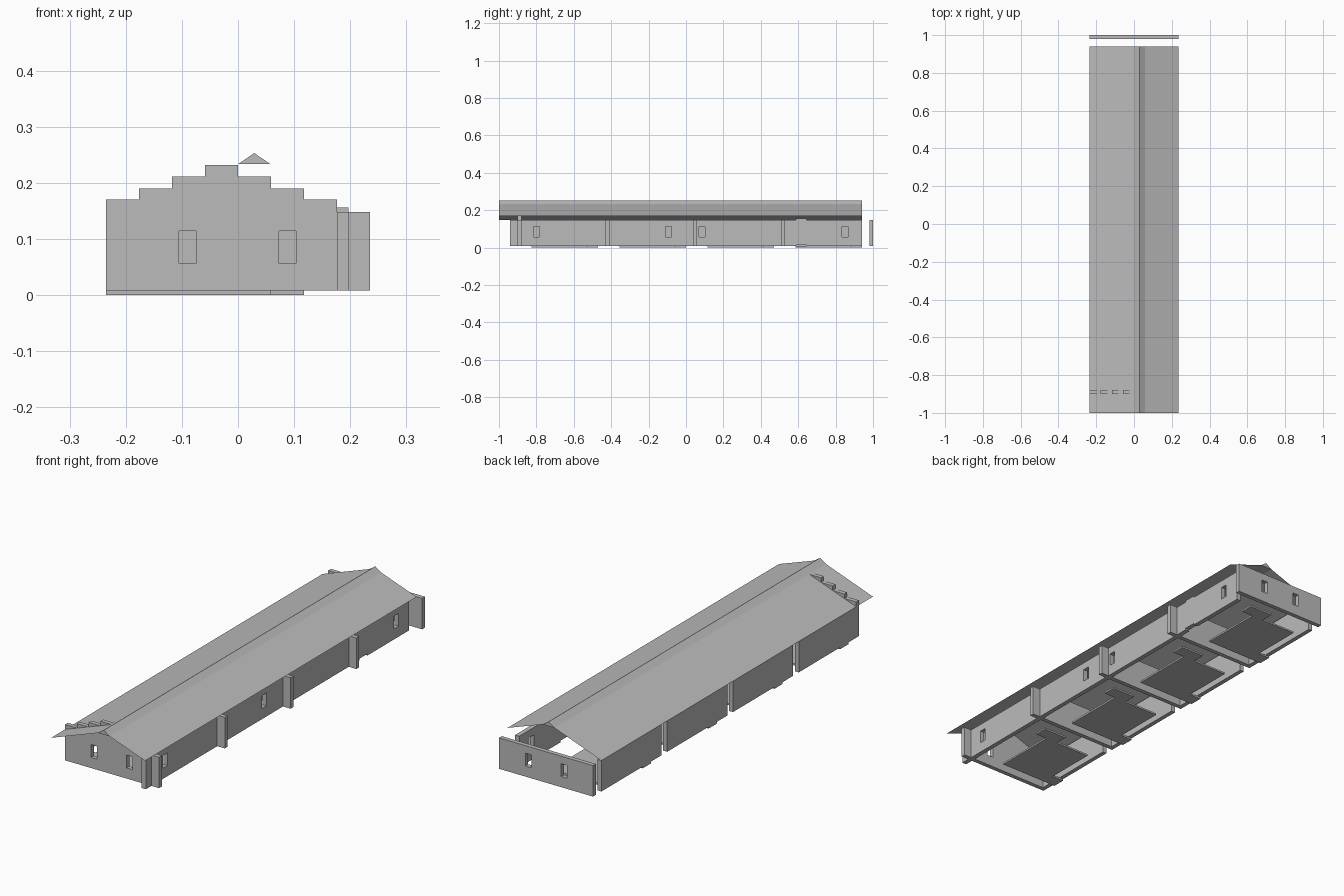
import bpy
import bmesh
from mathutils import Vector

cube = bpy.data.objects.get("Cube")
if cube:
    bpy.data.objects.remove(cube, do_unlink=True)

grey = bpy.data.materials.new("plain grey")
grey.use_nodes = True
COLOUR = (0.5, 0.5, 0.5, 1)
grey.diffuse_color = COLOUR
grey.node_tree.nodes["Principled BSDF"].inputs["Base Color"].default_value = COLOUR

BAY = 0.47        # spacing of the party walls
CELL = 0.0588     # width of one gable step
HALF = 0.235      # half the width of the building
BASE, EAVE = 0.008, 0.148
THICK = 0.02


def extruded(name, points, depth, closed=True):
    """Outline points pushed along the depth vector; an open outline gives a sheet."""
    bm = bmesh.new()
    verts = [bm.verts.new(p) for p in points]
    if closed:
        parts = [bm.faces.new(verts)]
        moved = bmesh.ops.extrude_face_region(bm, geom=parts)["geom"]
    else:
        parts = [bm.edges.new(pair) for pair in zip(verts, verts[1:])]
        moved = bmesh.ops.extrude_edge_only(bm, edges=parts)["geom"]
    bmesh.ops.translate(bm, vec=Vector(depth),
                        verts=[g for g in moved if isinstance(g, bmesh.types.BMVert)])
    if closed and not any(f in bm.faces and len(f.verts) == len(verts) and f is not parts[0]
                          for f in bm.faces):
        bm.faces.new(verts)
    bmesh.ops.recalc_face_normals(bm, faces=bm.faces[:])
    mesh = bpy.data.meshes.new(name)
    bm.to_mesh(mesh)
    bm.free()
    mesh.materials.append(grey)
    obj = bpy.data.objects.new(name, mesh)
    bpy.context.collection.objects.link(obj)
    return obj


def box(name, x, y, z):
    base = [(x[0], y[0], z[0]), (x[1], y[0], z[0]), (x[1], y[1], z[0]), (x[0], y[1], z[0])]
    return extruded(name, base, (0, 0, z[1] - z[0]))


def cut_window(wall, x, y):
    """Cuts a window hole right through a wall."""
    cutter = box("window_cutter", x, y, (0.056, 0.114))
    mod = wall.modifiers.new("window", 'BOOLEAN')
    mod.operation, mod.solver, mod.object = 'DIFFERENCE', 'EXACT', cutter
    bpy.context.view_layer.objects.active = wall
    bpy.ops.object.modifier_apply(modifier=mod.name)
    bpy.data.objects.remove(cutter, do_unlink=True)


# Front wall with a stepped gable
y = -0.9
tops = [0.17, 0.19, 0.211, 0.232, 0.211, 0.19, 0.17, EAVE]
outline = [(HALF, y, BASE), (-HALF, y, BASE)]
for i, top in enumerate(tops):
    left = -HALF + i * CELL
    outline += [(left, y, top), (left + CELL, y, top)]
front_wall = extruded("front_wall", outline, (0, THICK, 0))

# Party walls between the bays, and the free-standing back wall
for k in range(1, 4):
    start = y + k * BAY
    box(f"party_wall_{k}", (-HALF, HALF), (start, start + THICK), (BASE, EAVE))
back_wall = box("back_wall", (-HALF, HALF), (0.98, 1.0), (BASE, EAVE))
for wall, at in ((front_wall, -0.89), (back_wall, 0.99)):
    for centre in (-0.09, 0.088):
        cut_window(wall, (centre - 0.015, centre + 0.015), (at - 0.05, at + 0.05))

# Long left wall, with one panel set slightly higher
sx, raised = 0.176, 0.0075
p0, p1 = 0.587, 0.645
outline = [(-0.94, BASE), (p0, BASE), (p0, BASE + raised), (p1, BASE + raised),
           (p1, BASE), (0.94, BASE), (0.94, EAVE), (p1, EAVE),
           (p1, EAVE + raised), (p0, EAVE + raised), (p0, EAVE), (-0.94, EAVE)]
left_wall = extruded("left_wall", [(sx, a, b) for a, b in outline], (0.021, 0, 0))
for centre in (-0.8, -0.094, 0.085, 0.85):
    cut_window(left_wall, (0.1, 0.3), (centre - 0.016, centre + 0.016))

for k in range(4):
    # Right wall: one panel per bay with an open gap after it
    start = -0.88 + k * BAY
    box(f"right_wall_{k + 1}", (-HALF, -HALF + THICK), (start, start + 0.41), (BASE, EAVE))
    # Floor: stepped slab with a tab at two opposite corners
    y0 = -0.825 + k * BAY
    cells = [(0, 0), (5, 0), (5, 5), (6, 5), (6, 6), (4, 6), (4, 5),
             (1, 5), (1, 1), (0, 1)]
    extruded(f"floor_{k + 1}",
             [(-HALF + a * CELL, y0 + b * 0.0592, 0) for a, b in cells], (0, 0, BASE))

# Roof: two thin slopes and a ridge cap
LENGTH = (0, 1.94, 0)
RIDGE = 0.233
extruded("right_roof_slope", [(-HALF, -1, EAVE), (0, -1, RIDGE)], LENGTH, closed=False)
extruded("left_roof_slope", [(0.058, -1, RIDGE), (HALF, -1, 0.17)], LENGTH, closed=False)
extruded("ridge_cap", [(0, -1, RIDGE), (0.058, -1, RIDGE), (0.029, -1, 0.253)], LENGTH)
